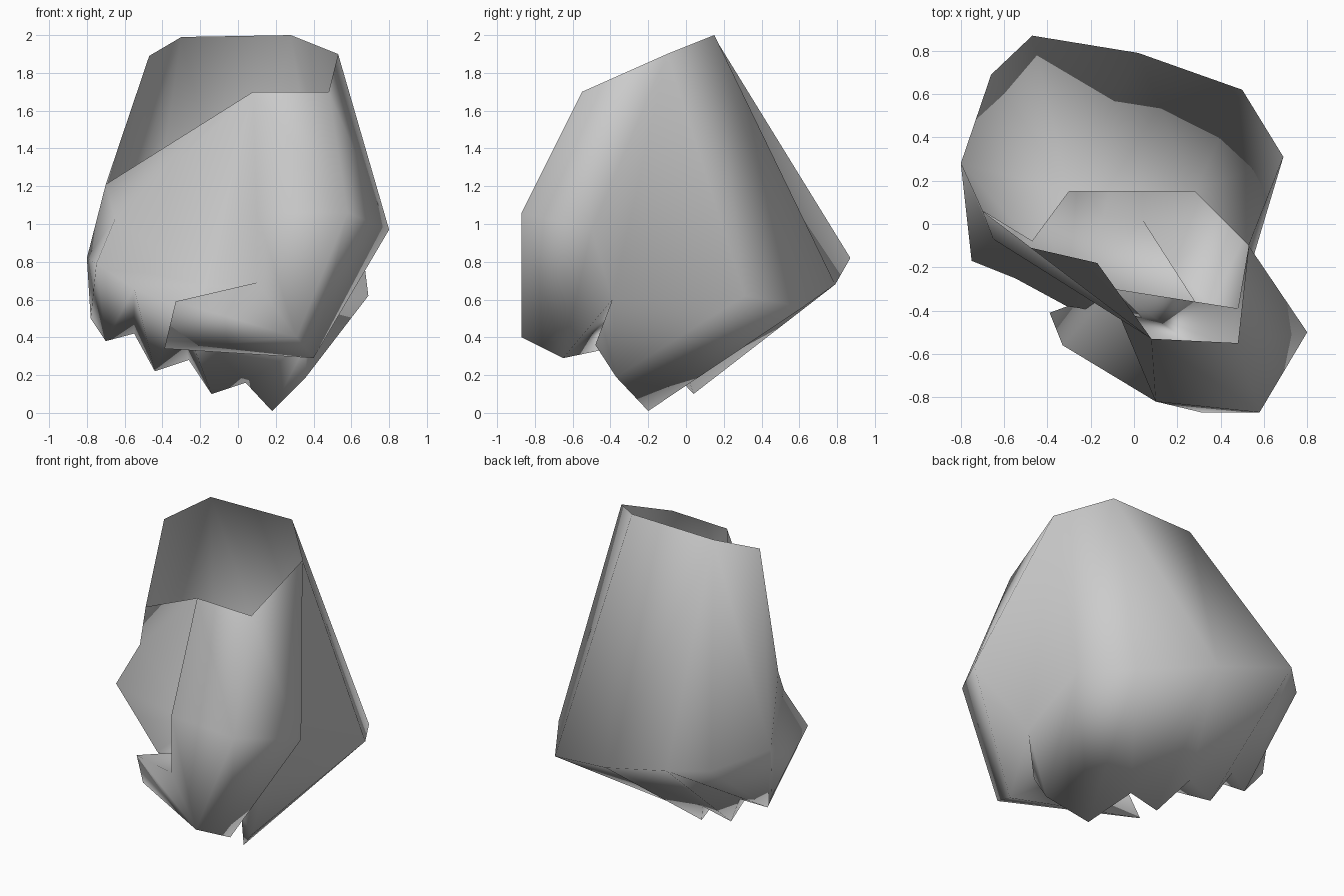
import bpy, bmesh, math
from mathutils import Vector

cube = bpy.data.objects.get("Cube")
if cube:
    bpy.data.objects.remove(cube, do_unlink=True)

# One flat grey for the whole shell
grey = bpy.data.materials.new("plain_grey")
grey.use_nodes = True
grey.diffuse_color = (0.6, 0.6, 0.6, 1)
grey.node_tree.nodes["Principled BSDF"].inputs["Base Color"].default_value = grey.diffuse_color

bm = bmesh.new()


def point(x, y, z):
    return bm.verts.new(Vector((x, y, z)))


def face(*corners):
    """Add one polygon through existing points."""
    bm.faces.new(corners)


def loft(upper, lower):
    """Join two open profiles with triangles, taking the shorter diagonal each time."""
    i = j = 0
    while i < len(upper) - 1 or j < len(lower) - 1:
        can_upper, can_lower = i < len(upper) - 1, j < len(lower) - 1
        step_upper = can_upper
        if can_upper and can_lower:
            across = (upper[i + 1].co - lower[j].co).length
            along = (upper[i].co - lower[j + 1].co).length
            step_upper = across < along
        if step_upper:
            face(upper[i], upper[i + 1], lower[j])
            i += 1
        else:
            face(upper[i], lower[j + 1], lower[j])
            j += 1


def fan(centre, ring):
    """Fill an open ring with triangles around a centre point."""
    for a, b in zip(ring, ring[1:]):
        face(centre, a, b)


# Open cuff rim
rim_side = point(0.53, -0.10, 1.90)
rim_back_in = point(0.28, 0.15, 2.0)
rim_back_out = point(-0.30, 0.15, 1.99)
rim_corner = point(-0.47, -0.08, 1.89)
rim_low = point(-0.70, 0.06, 1.21)
rim_fold = point(-0.65, -0.07, 1.03)
rim_front_out = point(0.08, -0.53, 1.70)
rim_front_in = point(0.48, -0.55, 1.70)

# Knuckles across the back of the hand
knuckle_side = point(0.69, 0.31, 0.62)
knuckle_first = point(0.50, 0.62, 0.56)
knuckle_second = point(0.02, 0.79, 0.68)
knuckle_third = point(-0.47, 0.87, 0.82)
knuckle_fourth = point(-0.66, 0.69, 0.80)
knuckle_outer = point(-0.80, 0.28, 0.82)

# Four pointed fingers: tips with the gaps between them
finger_side = point(0.36, -0.37, 0.19)
tip_first = point(0.18, -0.20, 0.01)
gap_first = point(0.04, 0.02, 0.16)
tip_second = point(-0.14, 0.04, 0.10)
gap_second = point(-0.26, 0.20, 0.28)
tip_third = point(-0.44, 0.17, 0.22)
gap_third = point(-0.55, 0.24, 0.42)
tip_fourth = point(-0.70, 0.17, 0.38)
finger_outer = point(-0.78, 0.24, 0.50)

# Finger fronts, web of the thumb and hollow of the palm
curl_inner = point(0.36, -0.48, 0.36)
curl_thumb = point(-0.31, -0.38, 0.55)
curl_mid = point(-0.55, -0.25, 0.66)
curl_outer = point(-0.75, -0.17, 0.79)
web_side = point(0.48, -0.39, 0.60)
web_palm = point(-0.09, -0.30, 0.58)
palm_hollow = point(-0.17, -0.18, 0.68)

# Thumb
wrist_side = point(0.80, -0.50, 0.97)
thumb_root = point(0.10, -0.82, 1.06)
thumb_crook = point(0.10, -0.82, 0.69)
thumb_side = point(0.58, -0.87, 1.06)
thumb_heel = point(0.31, -0.87, 0.40)
thumb_base = point(0.40, -0.65, 0.29)
tip_low = point(-0.39, -0.41, 0.34)
tip_high = point(-0.33, -0.56, 0.59)

# Back of the hand, from cuff to knuckles
loft([rim_side, rim_back_in, rim_back_out, rim_corner, rim_low],
     [knuckle_side, knuckle_first, knuckle_second,
      knuckle_third, knuckle_fourth, knuckle_outer])
fan(rim_fold, [rim_front_out, rim_low, knuckle_outer, curl_outer])

# Finger undersides, from knuckles to tips
fan(tip_first, [knuckle_first, knuckle_side, finger_side])
loft([knuckle_first, knuckle_second], [tip_first, gap_first, tip_second])
loft([knuckle_second, knuckle_third], [tip_second, gap_second, tip_third])
fan(knuckle_third, [tip_third, gap_third, tip_fourth, knuckle_fourth])
loft([knuckle_fourth, knuckle_outer], [tip_fourth, finger_outer])

# Finger fronts, from tips to palm
loft([finger_side, tip_first, gap_first, tip_second, gap_second,
      tip_third, gap_third, tip_fourth, finger_outer],
     [curl_inner, curl_thumb, curl_mid, curl_outer])
face(knuckle_outer, curl_outer, finger_outer)
loft([web_side, web_palm], [curl_inner, curl_thumb])

# Palm around its hollow
fan(palm_hollow, [rim_front_out, rim_fold, curl_outer, curl_mid, curl_thumb,
                  web_palm, thumb_crook, thumb_root, rim_front_out])

# Side of the hand, folding in behind the thumb
face(rim_front_in, rim_side, wrist_side, thumb_side)
fan(web_side, [thumb_base, wrist_side, rim_side, knuckle_side, finger_side, curl_inner])

# Thumb mound, tip and underside
face(rim_front_out, rim_front_in, thumb_side, thumb_root)
face(thumb_root, thumb_side, thumb_heel, thumb_crook)
face(thumb_side, wrist_side, thumb_base, thumb_heel)
fan(thumb_heel, [thumb_crook, tip_high, tip_low, thumb_base])
fan(web_palm, [thumb_crook, tip_high, tip_low, thumb_base, web_side])

bmesh.ops.recalc_face_normals(bm, faces=bm.faces)
mesh = bpy.data.meshes.new("hand_shell")
bm.to_mesh(mesh)
bm.free()
mesh.materials.append(grey)

hand = bpy.data.objects.new("hand_shell", mesh)
bpy.context.scene.collection.objects.link(hand)
bpy.ops.object.select_all(action="DESELECT")
hand.select_set(True)
bpy.context.view_layer.objects.active = hand
bpy.ops.object.shade_smooth_by_angle(angle=math.radians(150))
